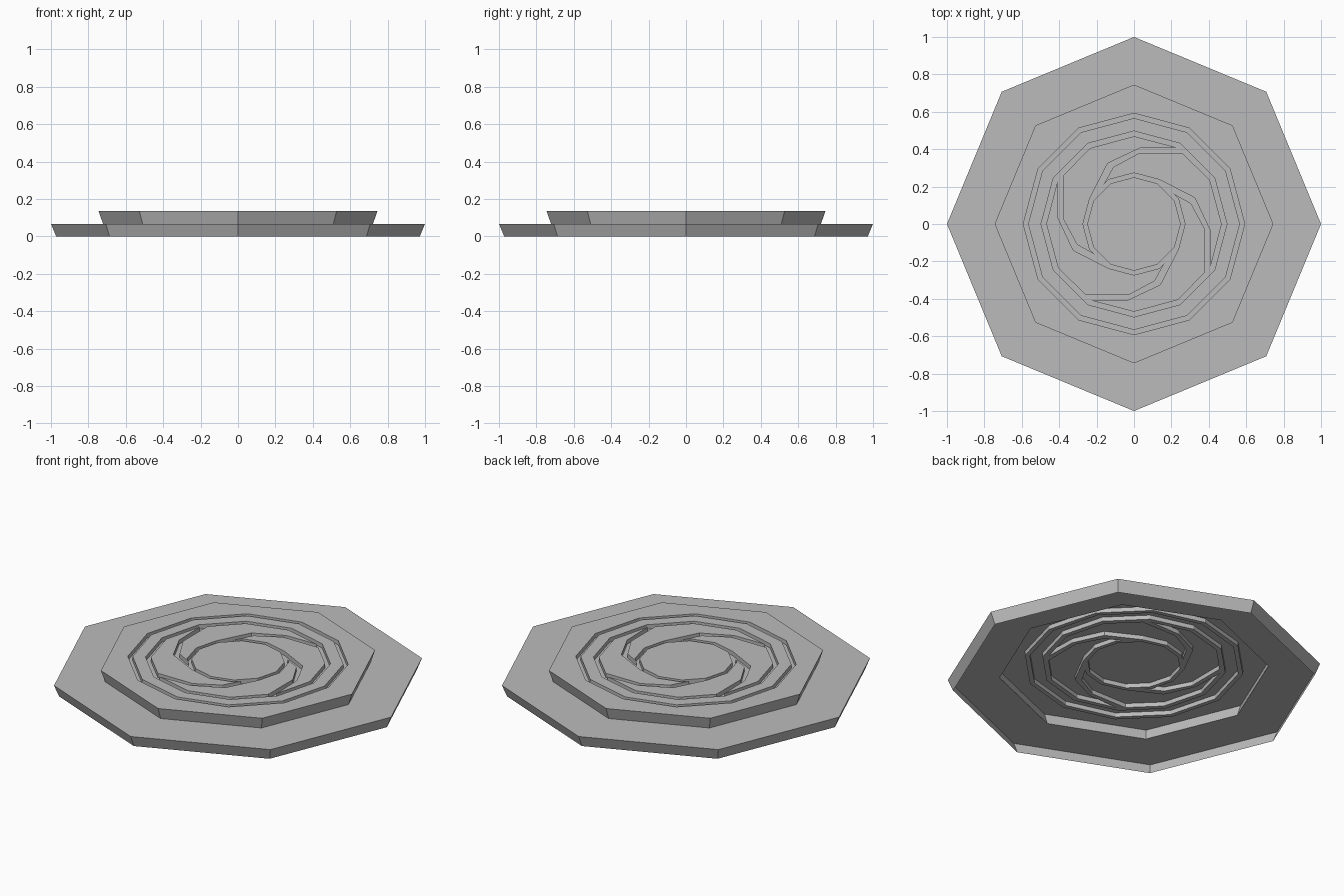
import bpy, bmesh, math

if "Cube" in bpy.data.objects:
    bpy.data.objects.remove(bpy.data.objects["Cube"])

Z0, Z1, Z2, DEPTH = 0.0, 0.067, 0.135, 0.025

grey = bpy.data.materials.new("stone_grey")
grey.diffuse_color = (0.5, 0.5, 0.5, 1)
grey.use_nodes = True
grey.node_tree.nodes["Principled BSDF"].inputs["Base Color"].default_value = grey.diffuse_color


def ngon(n, r):
    return [(r * math.cos(math.pi / 2 + math.tau * i / n),
             r * math.sin(math.pi / 2 + math.tau * i / n)) for i in range(n)]


def make(name, caps, walls):
    """caps: (loops, z) filled flat faces facing up; walls: (low loop, z, high loop, z, outward)."""
    bm = bmesh.new()
    for loops, z in caps:
        edges = []
        for loop in loops:
            vs = [bm.verts.new((x, y, z)) for x, y in loop]
            edges += [bm.edges.new((vs[i - 1], vs[i])) for i in range(len(vs))]
        res = bmesh.ops.triangle_fill(bm, edges=edges, use_beauty=True, use_dissolve=False)
        for f in res["geom"]:
            if isinstance(f, bmesh.types.BMFace):
                f.normal_update()
                if f.normal.z < 0:
                    f.normal_flip()
    for low, za, high, zb, outward in walls:
        a = [bm.verts.new((x, y, za)) for x, y in low]
        b = [bm.verts.new((x, y, zb)) for x, y in high]
        for i in range(len(a)):
            q = (a[i - 1], a[i], b[i], b[i - 1])
            bm.faces.new(q if outward else q[::-1])
    bmesh.ops.remove_doubles(bm, verts=bm.verts, dist=1e-5)
    me = bpy.data.meshes.new(name)
    bm.to_mesh(me)
    bm.free()
    me.materials.append(grey)
    ob = bpy.data.objects.new(name, me)
    bpy.context.collection.objects.link(ob)


# lower tier: open octagonal shell flaring upward
make("lower_tier", [([ngon(8, 1.0), ngon(8, 0.722)], Z1)],
     [(ngon(8, 0.972), Z0, ngon(8, 1.0), Z1, True)])

# loops of the carved pattern
ring_a, ring_b = ngon(12, 0.592), ngon(12, 0.566)
ring_c, centre = ngon(12, 0.497), ngon(12, 0.25)
petal = [(0.225, 0.41), (0, 0.469), (-0.234, 0.406), (-0.38, 0.258), (-0.38, 0.03),
         (-0.305, -0.11), (-0.207, -0.165), (-0.237, -0.137), (-0.273, 0),
         (-0.237, 0.137), (-0.14, 0.325), (0.03, 0.405)]
petals = []
for k in range(4):
    c, s = round(math.cos(k * math.pi / 2)), round(math.sin(k * math.pi / 2))
    petals.append([(c * x - s * y, s * x + c * y) for x, y in petal])

# upper tier: flared side and flat rim
top = ngon(8, 0.745)
make("upper_tier", [([top, ring_a], Z2), ([ring_b, ring_c], Z2)],
     [(ngon(8, 0.722), Z1, top, Z2, True)])

# raised spiral islands and centre disc
for i, p in enumerate(petals):
    make(f"spiral_panel_{i + 1}", [([p], Z2)], [])
make("centre_disc", [([centre], Z2)], [])

# grooves: floor and vertical walls
ZF = Z2 - DEPTH
make("ring_groove", [([ring_a, ring_b], ZF)],
     [(ring_a, ZF, ring_a, Z2, False), (ring_b, ZF, ring_b, Z2, True)])
make("spiral_groove", [([ring_c, centre] + petals, ZF)],
     [(ring_c, ZF, ring_c, Z2, False), (centre, ZF, centre, Z2, True)]
     + [(p, ZF, p, Z2, True) for p in petals])
